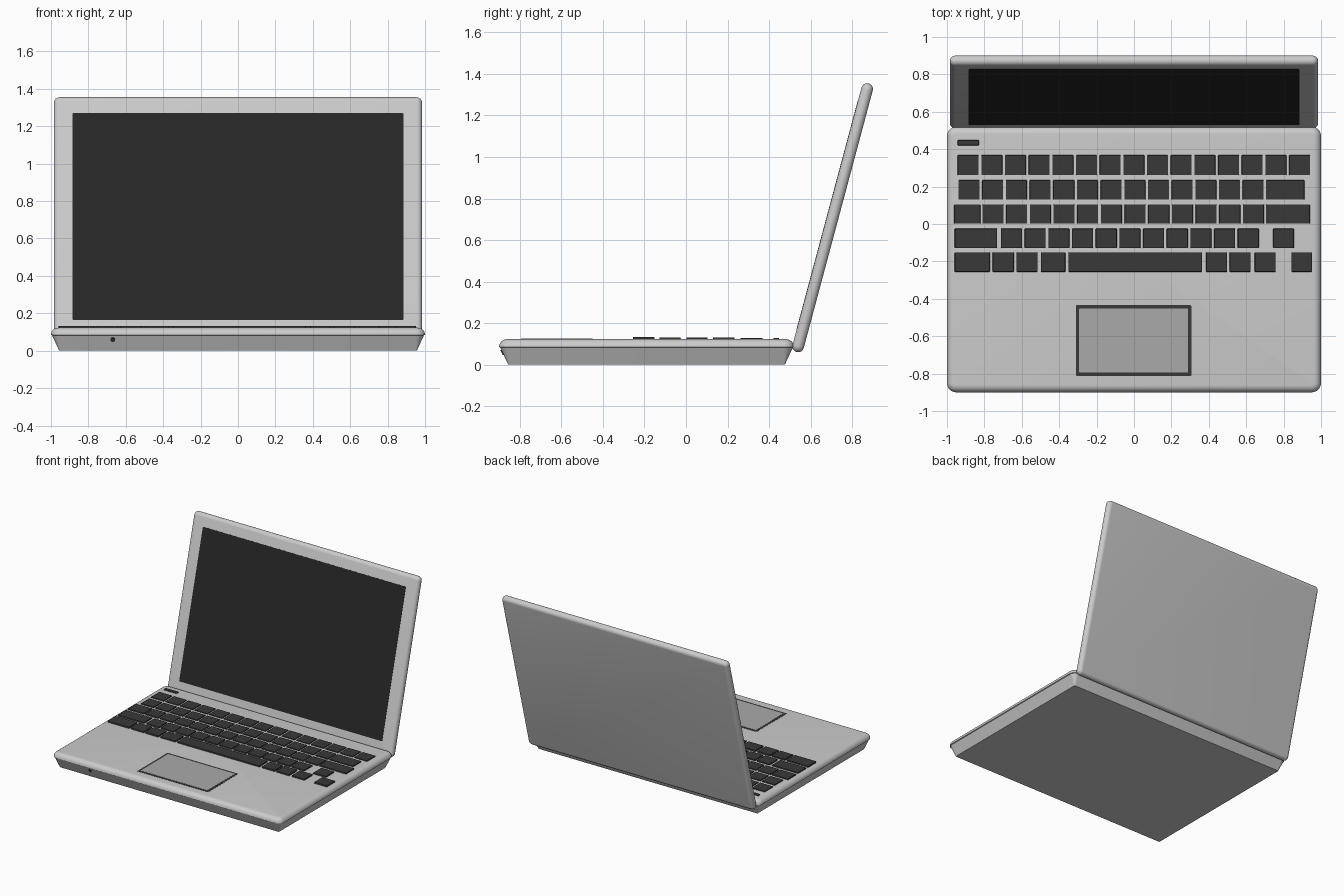
import bpy, bmesh, math
from mathutils import Matrix

if "Cube" in bpy.data.objects:
    bpy.data.objects.remove(bpy.data.objects["Cube"])


def material(name, v):
    m = bpy.data.materials.new(name)
    m.diffuse_color = (v, v, v, 1)
    m.use_nodes = True
    m.node_tree.nodes["Principled BSDF"].inputs["Base Color"].default_value = m.diffuse_color
    return m


DARK = material("dark_plastic", 0.04)
BLACK = material("display_black", 0.02)
PAD = material("pad_grey", 0.4)
TOP = 0.123


def finish(name, bm, mat=None, smooth=False):
    bmesh.ops.recalc_face_normals(bm, faces=bm.faces[:])
    me = bpy.data.meshes.new(name)
    bm.to_mesh(me)
    bm.free()
    ob = bpy.data.objects.new(name, me)
    bpy.context.collection.objects.link(ob)
    if mat:
        me.materials.append(mat)
    if smooth:
        bpy.ops.object.select_all(action='DESELECT')
        ob.select_set(True)
        bpy.context.view_layer.objects.active = ob
        bpy.ops.object.shade_smooth_by_angle(angle=math.radians(35))
    return ob


def slab(bm, x0, x1, y0, y1, radius, profile, seg=6):
    """Stack rounded rectangles; profile holds (inset, z) pairs."""
    rings = []
    for inset, z in profile:
        r = radius - inset
        ring = []
        corners = [(x1, y1, -1, -1), (x0, y1, 1, -1), (x0, y0, 1, 1), (x1, y0, -1, 1)]
        for q, (cx, cy, sx, sy) in enumerate(corners):
            for i in range(seg + 1):
                a = math.pi / 2 * (q + i / seg)
                ring.append(bm.verts.new((cx + sx * radius + r * math.cos(a),
                                          cy + sy * radius + r * math.sin(a), z)))
        rings.append(ring)
    n = len(rings[0])
    for a, b in zip(rings, rings[1:]):
        for i in range(n):
            bm.faces.new((a[i], a[(i + 1) % n], b[(i + 1) % n], b[i]))
    bm.faces.new(rings[0])
    bm.faces.new(rings[-1])


def arc(r, z, start, steps):
    """Rounded edge from start angle up to 90 degrees as (inset, z)."""
    angs = [start + (math.pi / 2 - start) * i / steps for i in range(steps + 1)]
    return [(r - r * math.cos(a), z + r * math.sin(a)) for a in angs]


# Base: tapered underside with a rounded upper rim
bm = bmesh.new()
slab(bm, -1, 1, -0.9, 0.52, 0.05, [(0.044, 0), (0.006, 0.082)] + arc(0.038, TOP - 0.038, 0, 6))
finish("base", bm, smooth=True)

# Lid: fully rounded edges, leaning back 15 degrees
TILT = Matrix.Translation((0, 0.54, 0.088)) @ Matrix.Rotation(math.radians(75), 4, 'X')
bm = bmesh.new()
slab(bm, -0.985, 0.985, -0.028, 1.311, 0.031, arc(0.028, 0, -math.pi / 2, 12))
finish("lid", bm, smooth=True).matrix_world = TILT


def box(bm, x0, x1, y0, y1, z0, z1, inset=0.0):
    slab(bm, x0, x1, y0, y1, 0.004, [(0, z0), (inset, z1)], seg=1)


# Display panel on the lid's front face
bm = bmesh.new()
box(bm, -0.885, 0.885, 0.072, 1.216, 0.02, 0.029)
finish("screen", bm, BLACK).matrix_world = TILT

# Keyboard rows: (y0, y1, top height, key spans)
P = 0.1266


def run(start, count, width=0.116):
    return [(start + i * P, start + i * P + width) for i in range(count)]


rows = [
    (0.26, 0.37, 0.129, run(-0.945, 15)),
    (0.128, 0.236, 0.130, run(-0.94, 13) + [(0.704, 0.913)]),
    (0.0, 0.106, 0.131, [(-0.963, -0.82)] + run(-0.812, 12) + [(0.704, 0.942)]),
    (-0.13, -0.023, 0.132, [(-0.96, -0.73)] + run(-0.713, 11) + [(0.742, 0.857)]),
    (-0.257, -0.15, 0.133, [(-0.96, -0.769), (-0.757, -0.641), (-0.63, -0.514), (-0.5, -0.366),
                            (-0.352, 0.366), (0.384, 0.5), (0.51, 0.625),
                            (0.644, 0.759), (0.84, 0.954)]),
]
bm = bmesh.new()
for y0, y1, top, spans in rows:
    for x0, x1 in spans:
        box(bm, x0, x1, y0, y1, TOP - 0.01, top, 0.003)
finish("keys", bm, DARK)

# Power button
bm = bmesh.new()
box(bm, -0.945, -0.828, 0.419, 0.45, TOP - 0.01, 0.129, 0.003)
finish("power_button", bm, DARK)

# Touchpad and its dark border
bm = bmesh.new()
box(bm, -0.31, 0.307, -0.812, -0.434, TOP - 0.01, TOP + 0.0012)
finish("touchpad_border", bm, DARK)
bm = bmesh.new()
box(bm, -0.293, 0.29, -0.795, -0.451, TOP - 0.01, TOP + 0.0024)
finish("touchpad", bm, PAD)

# Small latch dot on the sloped front face
bm = bmesh.new()
bmesh.ops.create_cone(bm, cap_ends=True, segments=16, radius1=0.013, radius2=0.013, depth=0.012)
dot = finish("front_dot", bm, DARK)
dot.location = (-0.67, -0.882, 0.06)
dot.rotation_euler.x = math.radians(115)
